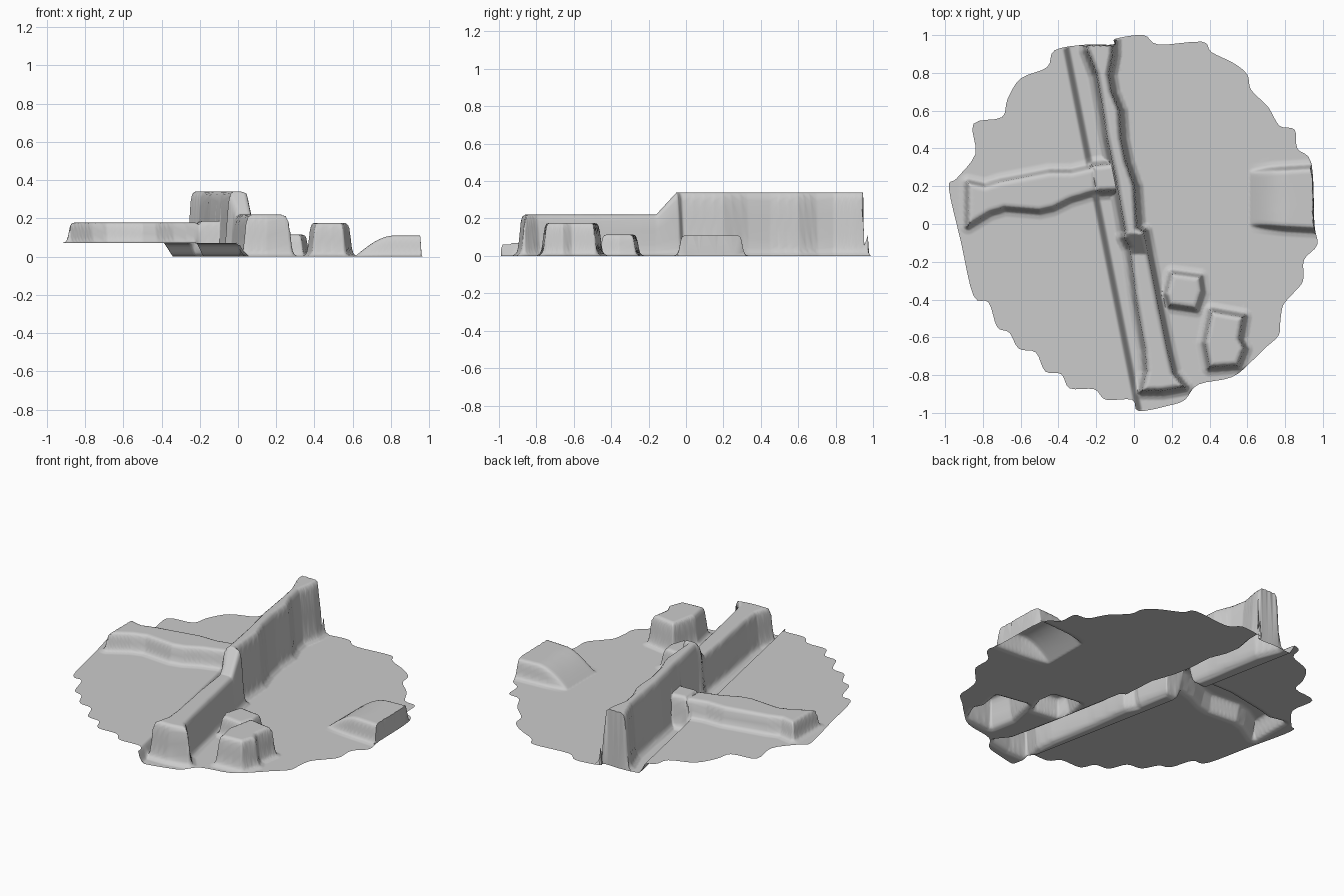
import bpy, math
from mathutils import Vector
from mathutils.geometry import delaunay_2d_cdt

if "Cube" in bpy.data.objects:
    bpy.data.objects.remove(bpy.data.objects["Cube"])

# Scalloped rim of the ground disc, in hundredths of a unit
RIM = [(94,32),(95.5,0),(97,-11),(90,-19),(89.5,-30),(84,-37),(79,-43),(77.5,-51),(76.5,-59),(69,-66),
       (63,-72),(52,-81),(34,-85),(27,-93),(19,-96),(2.5,-99),(-1,-93),(-15,-93),(-21,-87.5),(-34,-87),
       (-38.5,-79.5),(-47,-78),(-52,-68),(-61,-66),(-66,-57.5),(-72.5,-54.5),(-77,-41.5),(-85,-38),
       (-91.5,-10),(-98,19),(-94,24),(-84,37),(-85,53),(-70,56.5),(-67,66),(-60,77),(-46,83),(-42,92),
       (-25,95),(-11,95),(-10,98),(5,100),(13,95),(36,96.5),(41,91),(53,85),(60,79),(62,71),(71,62),
       (77,52),(85,50),(86.5,40)]

# Outlines of the raised parts, seen from above
MAIN_WALL = [(-.25,.98),(-.25,.92),(-.20,.79),(-.175,.65),(-.145,.45),(-.095,.22),(-.05,-.04),(-.055,-.07),
             (-.025,-.13),(.01,-.40),(.055,-.66),(.065,-.78),(.04,-.885),(.15,-.885),(.27,-.865),(.21,-.79),
             (.18,-.66),(.135,-.45),(.095,-.24),(.055,-.04),(.02,-.02),(.005,.20),(-.04,.33),(-.065,.45),
             (-.075,.60),(-.115,.70),(-.13,.79),(-.11,.90),(-.11,.98)]
SIDE_WALL = [(-.88,.22),(-.79,.20),(-.71,.225),(-.45,.275),(-.33,.275),(-.2,.305),(-.2,.17),(-.225,.165),
             (-.34,.13),(-.43,.085),(-.5,.07),(-.685,.085),(-.765,.06),(-.88,-.01)]
PIER = [(-.225,.31),(-.09,.325),(-.07,.175),(-.205,.17)]
SMALL_BLOCK = [(.20,-.26),(.35,-.28),(.36,-.36),(.33,-.45),(.19,-.43),(.17,-.37)]
TALL_BLOCK = [(.41,-.46),(.58,-.49),(.56,-.61),(.585,-.66),(.55,-.75),(.40,-.76),(.375,-.63)]
MOUND = [(.60,.27),(.73,.285),(.98,.30),(.98,-.03),(.80,-.02),(.60,0)]


def ease(a, b, t):
    t = max(0, min(1, (t - a) / (b - a)))
    return t * t * (3 - 2 * t)


def interp(table, t):
    if t <= table[0][0]:
        return table[0][1]
    for (a, va), (b, vb) in zip(table, table[1:]):
        if t <= b:
            return va + (vb - va) * (t - a) / (b - a)
    return table[-1][1]


def wall_height(x, y):
    return interp([(-.16, .22), (-.05, .34)], y)


def mound_height(x, y):
    return .11 * math.sin(math.pi / 2 * max(0, min(1, (x - .61) / .21)))


PARTS = [(MAIN_WALL, wall_height), (SIDE_WALL, lambda x, y: .178), (PIER, lambda x, y: .187),
         (SMALL_BLOCK, lambda x, y: .115), (TALL_BLOCK, lambda x, y: .177), (MOUND, mound_height)]
# Side slope of every raised part: distance from outline -> fraction of height
PROFILE = [(-.025, 1), (-.010, .96), (-.002, .84), (.012, .18), (.022, .06), (.045, 0)]


def signed_distance(poly, x, y):
    best, inside = 9.0, False
    ax, ay = poly[-1]
    for bx, by in poly:
        ex, ey, px, py = bx - ax, by - ay, x - ax, y - ay
        t = max(0, min(1, (px * ex + py * ey) / (ex * ex + ey * ey)))
        best = min(best, (px - t * ex) ** 2 + (py - t * ey) ** 2)
        if (ay > y) != (by > y) and x < ax + (y - ay) * ex / ey:
            inside = not inside
        ax, ay = bx, by
    return -math.sqrt(best) if inside else math.sqrt(best)


BOXES = [(min(p[0] for p in q), max(p[0] for p in q), min(p[1] for p in q), max(p[1] for p in q)) for q, _ in PARTS]


def part_distance(i, x, y):
    a, b, c, d = BOXES[i]
    if x < a - .1 or x > b + .1 or y < c - .1 or y > d + .1:
        return 1
    return signed_distance(PARTS[i][0], x, y)


# Long step in the ground: the left side is a low terrace
ANGLE = math.atan2(.385, 1.93)
CA, SA = math.cos(ANGLE), math.sin(ANGLE)
STEP = -.172


def ground(x, y):
    return .07 * (1 - ease(-.02, .025, x * CA + y * SA - STEP))


def height(x, y):
    base = ground(x, y)
    z = base
    for i, (_, top) in enumerate(PARTS):
        d = part_distance(i, x, y)
        if d < .045:
            z = max(z, base + (top(x, y) - base) * interp(PROFILE, d))
    return max(z, 0)


# Smooth rim loop
rim = []
n = len(RIM)
for i in range(n):
    p0, p1, p2, p3 = (Vector(RIM[(i + k) % n]) / 100 for k in (-1, 0, 1, 2))
    for t in (0, .25, .5, .75):
        rim.append(.5 * (2 * p1 + (p2 - p0) * t + (2 * p0 - 5 * p1 + 4 * p2 - p3) * t * t
                         + (3 * p1 - p0 - 3 * p2 + p3) * t ** 3))
rim_xy = [tuple(p) for p in rim]

# Sample points in a grid aligned with the step, denser near slopes
CELL, K = .035, 5
points = list(rim)
for i in range(-30, 31):
    for j in range(-30, 31):
        cu, cv = i * CELL, j * CELL
        cx, cy = cu * CA - cv * SA, cu * SA + cv * CA
        if math.hypot(cx, cy) > 1.08:
            continue
        near = abs(cu - STEP) < .05 or any(abs(part_distance(k, cx, cy)) < .07 for k in range(len(PARTS)))
        m = K if near else 1
        for a in range(m):
            for b in range(m):
                u = cu + CELL * ((a + .5) / m - .5)
                v = cv + CELL * ((b + .5) / m - .5)
                x, y = u * CA - v * SA, u * SA + v * CA
                if math.hypot(x, y) < .78 or signed_distance(rim_xy, x, y) < -.003:
                    points.append(Vector((x, y)))

edges = [(i, (i + 1) % len(rim)) for i in range(len(rim))]
verts, _, faces, origin, _, _ = delaunay_2d_cdt(points, edges, [], 1, 1e-6)

# Ground sheet with hollow raised walls and blocks; the rim stays at ground level
coords = []
for v, src in zip(verts, origin):
    on_rim = any(s < len(rim) for s in src)
    coords.append((v.x, v.y, ground(v.x, v.y) if on_rim else height(v.x, v.y)))
mesh = bpy.data.meshes.new("walled_ground")
mesh.from_pydata(coords, [], faces)
mesh.update()
obj = bpy.data.objects.new("walled_ground", mesh)
bpy.context.collection.objects.link(obj)
bpy.context.view_layer.objects.active = obj
obj.select_set(True)
bpy.ops.object.shade_smooth_by_angle(angle=math.radians(60))
